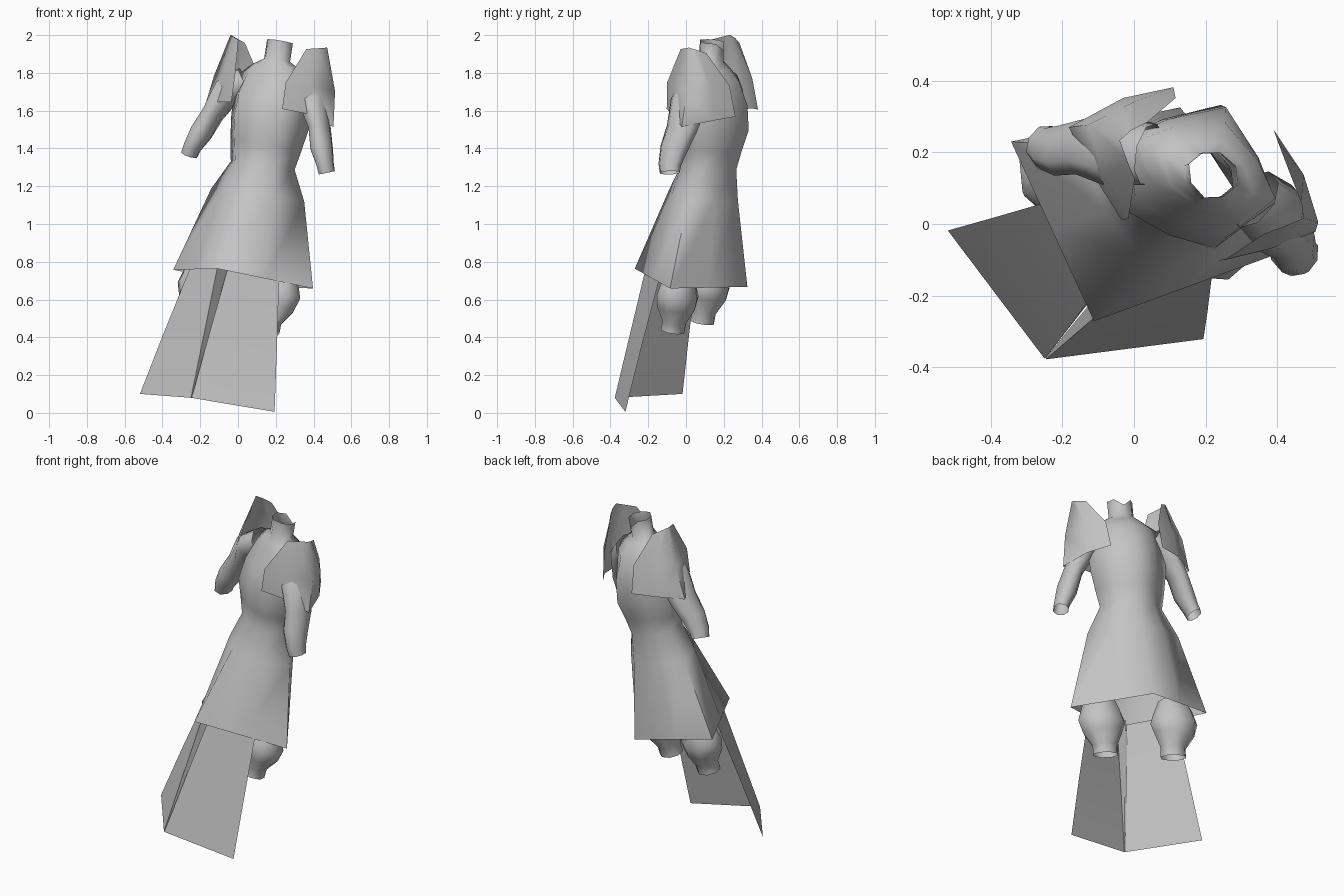
import bpy, bmesh, math
from mathutils import Matrix, Vector

cube = bpy.data.objects.get("Cube")
if cube:
    bpy.data.objects.remove(cube, do_unlink=True)

# One plain grey for the whole outfit
grey = bpy.data.materials.new("cloth_grey")
grey.use_nodes = True
grey.diffuse_color = (0.55, 0.55, 0.55, 1)
grey.node_tree.nodes["Principled BSDF"].inputs["Base Color"].default_value = grey.diffuse_color

# The figure is built upright, then turned and leaned by this frame
side = Vector((0.914, -0.388, -0.12)).normalized()
up = Vector((0.169, 0.091, 0.981)).normalized()
back = up.cross(side).normalized()
side = back.cross(up)
POSE = Matrix((side, back, up)).transposed().to_4x4()
POSE.translation = (-0.083, 0.035, 0)


def grid_object(name, rows, closed, angle=80):
    """Skin a list of equal-length point rows."""
    bm = bmesh.new()
    vs = [[bm.verts.new(POSE @ Vector(p)) for p in row] for row in rows]
    n = len(rows[0])
    for a, b in zip(vs, vs[1:]):
        for i in range(n if closed else n - 1):
            j = (i + 1) % n
            bm.faces.new((a[i], a[j], b[j], b[i]))
    bmesh.ops.recalc_face_normals(bm, faces=bm.faces)
    mesh = bpy.data.meshes.new(name)
    bm.to_mesh(mesh)
    bm.free()
    mesh.materials.append(grey)
    obj = bpy.data.objects.new(name, mesh)
    bpy.context.collection.objects.link(obj)
    bpy.ops.object.select_all(action='DESELECT')
    obj.select_set(True)
    bpy.context.view_layer.objects.active = obj
    bpy.ops.object.shade_smooth_by_angle(angle=math.radians(angle))


def body_ring(z, half, front, rear, mid, kx, kf, kb):
    """Eight points; the k factors place the four in-between corners."""
    f, r = mid + kf * (front - mid), mid + kb * (rear - mid)
    h = kx * half
    return [(half, mid, z), (h, r, z), (0, rear, z), (-h, r, z),
            (-half, mid, z), (-h, f, z), (0, front, z), (h, f, z)]


def tube_rings(path, sides=8):
    """Oval rings along a path of (x, y, z, radius, depth radius)."""
    rings = []
    for i, (x, y, z, r, ry) in enumerate(path):
        a, b = path[max(i - 1, 0)], path[min(i + 1, len(path) - 1)]
        d = Vector(b[:3]) - Vector(a[:3])
        e = d.cross(Vector((0, 1, 0))).normalized()
        f = d.cross(e).normalized()
        rings.append([Vector((x, y, z)) + r * math.cos(t) * e + ry * math.sin(t) * f
                      for t in (2 * math.pi * j / sides for j in range(sides))])
    return rings


def flip(rows, s):
    return [[(s * p[0], p[1], p[2]) for p in row] for row in rows]


# Dress: height, half width, front, back, side position, corner factors
dress = [body_ring(*r) for r in (
    (0.717, 0.405, -0.405, 0.245, -0.03, 0.5, 0.5, 0.5),
    (1.17, 0.27, -0.25, 0.145, -0.03, 0.55, 0.65, 0.58),
    (1.33, 0.185, -0.18, 0.12, -0.03, 0.6, 0.8, 0.55),
    (1.43, 0.205, -0.195, 0.14, -0.03, 0.6, 0.88, 0.52),
    (1.55, 0.225, -0.225, 0.17, -0.03, 0.6, 0.92, 0.5),
    (1.68, 0.23, -0.205, 0.15, -0.04, 0.6, 0.9, 0.5),
    (1.80, 0.21, -0.17, 0.09, -0.05, 0.6, 0.8, 0.55),
    (1.855, 0.14, -0.16, 0.03, -0.07, 0.62, 0.75, 0.6),
    (1.89, 0.075, -0.15, -0.01, -0.08, 0.66, 0.66, 0.66),
    (1.99, 0.075, -0.155, -0.015, -0.085, 0.66, 0.66, 0.66))]
# Collar dips at the back
x, y, z = dress[-1][2]
dress[-1][2] = (x, y, z - 0.04)
grid_object("dress", dress, True)

arm = tube_rings([(0.16, -0.07, 1.76, 0.08, 0.09), (0.25, -0.085, 1.69, 0.078, 0.105),
                  (0.31, -0.085, 1.56, 0.055, 0.088), (0.35, -0.105, 1.45, 0.06, 0.078),
                  (0.385, -0.105, 1.37, 0.046, 0.064), (0.398, -0.095, 1.33, 0.045, 0.056)])
leg = tube_rings([(0.19, -0.06, 0.80, 0.06, 0.05), (0.21, -0.06, 0.72, 0.118, 0.09),
                  (0.215, -0.06, 0.65, 0.14, 0.112), (0.212, -0.063, 0.59, 0.12, 0.105),
                  (0.202, -0.07, 0.51, 0.075, 0.066), (0.202, -0.075, 0.455, 0.076, 0.066)])
# Shoulder plate: columns front, front middle, outer ridge, back middle, back
plate = [
    [(0.197, -0.18, 1.96), (0.24, -0.14, 1.975), (0.28, -0.1, 1.99),
     (0.26, -0.06, 1.98), (0.225, -0.02, 1.965)],
    [(0.147, -0.26, 1.76), (0.255, -0.18, 1.765), (0.35, -0.06, 1.77),
     (0.26, 0.045, 1.785), (0.156, 0.10, 1.80)],
    [(0.147, -0.248, 1.62), (0.265, -0.165, 1.62), (0.376, -0.06, 1.58),
     (0.27, 0.07, 1.62), (0.153, 0.15, 1.64)]]
# Half of the split front cloth: side edge, inner edge, pleat fold
cloth = [
    [(0.255, -0.155, 0.74), (0.03, -0.33, 0.74), (0.004, -0.255, 0.74)],
    [(0.33, -0.195, 0.35), (0.014, -0.395, 0.35), (0.002, -0.355, 0.35)],
    [(0.39, -0.225, 0.02), (0.002, -0.45, 0.013), (0, -0.445, 0.013)]]

for s, tag in ((1, "left"), (-1, "right")):
    grid_object(tag + "_arm", flip(arm, s), True)
    grid_object(tag + "_leg", flip(leg, s), True)
    grid_object(tag + "_shoulder_plate", flip(plate, s), False)
    grid_object(tag + "_front_cloth", flip(cloth, s), False)
